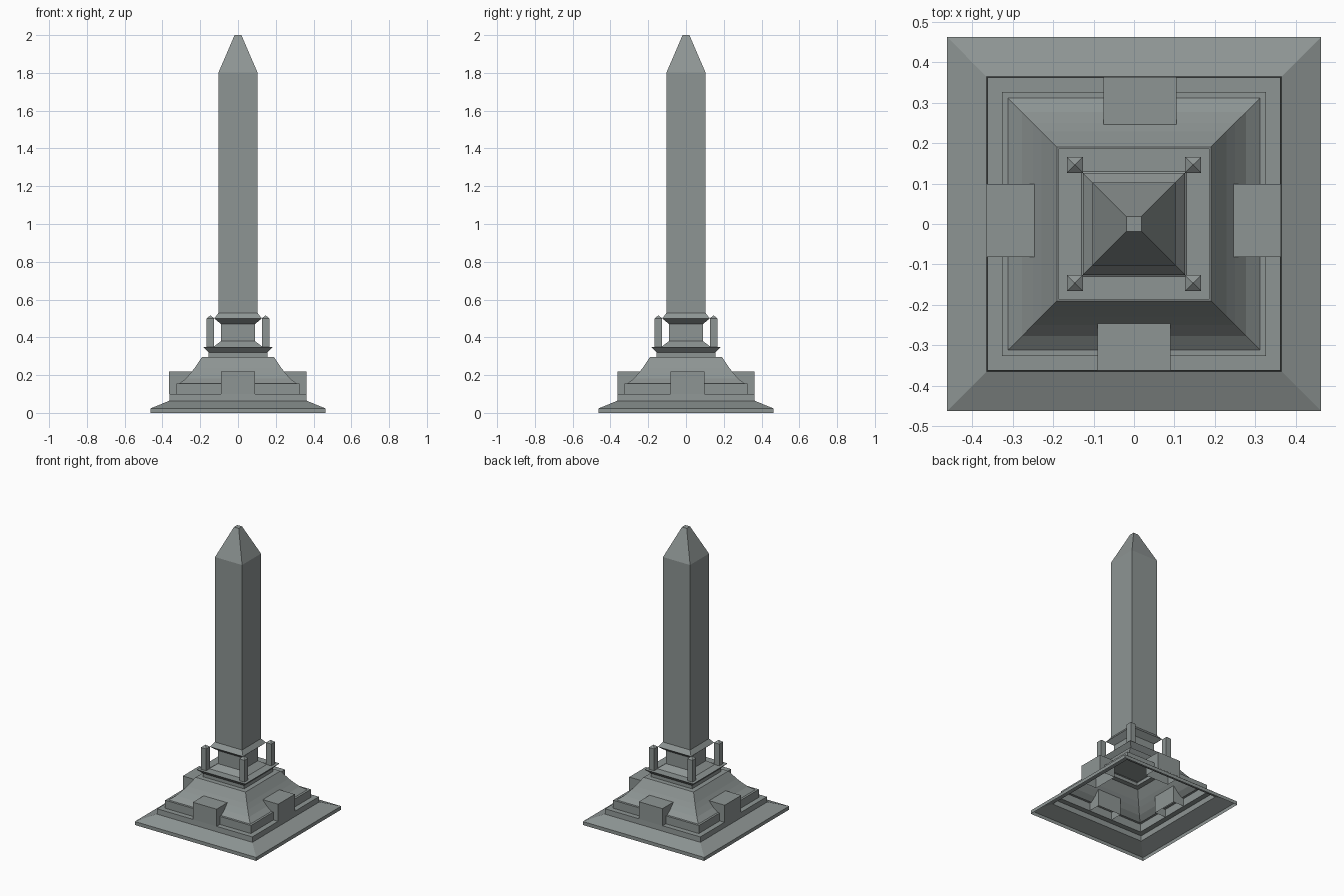
import bpy, bmesh

if "Cube" in bpy.data.objects:
    bpy.data.objects.remove(bpy.data.objects["Cube"])

stone = bpy.data.materials.new("grey stone")
stone.diffuse_color = (0.27, 0.30, 0.295, 1)
stone.use_nodes = True
stone.node_tree.nodes["Principled BSDF"].inputs["Base Color"].default_value = stone.diffuse_color


def loft(name, profile, loc=(0, 0), cap_top=True, half=None):
    """Stack rectangular rings (half width, height) into an open-bottomed shell."""
    bm = bmesh.new()
    rings = []
    for r, z in profile:
        rx, ry = (r, r) if half is None else half
        rings.append([bm.verts.new((loc[0] + sx * rx, loc[1] + sy * ry, z))
                      for sx, sy in ((-1, -1), (1, -1), (1, 1), (-1, 1))])
    for a, b in zip(rings, rings[1:]):
        for i in range(4):
            j = (i + 1) % 4
            bm.faces.new((a[i], a[j], b[j], b[i]))
    if cap_top:
        bm.faces.new(rings[-1])
    me = bpy.data.meshes.new(name)
    bm.to_mesh(me)
    bm.free()
    me.materials.append(stone)
    ob = bpy.data.objects.new(name, me)
    bpy.context.collection.objects.link(ob)
    return ob


# Stepped plinth with concave slope, neck and flared cornice
loft("stepped_base", [
    (0.462, 0.0), (0.462, 0.024), (0.364, 0.064), (0.362, 0.10),
    (0.326, 0.10), (0.326, 0.155), (0.311, 0.155), (0.277, 0.181),
    (0.25, 0.212), (0.228, 0.24), (0.19, 0.297), (0.156, 0.297),
    (0.156, 0.32), (0.186, 0.35)])

# Waisted pedestal, tall shaft and blunt pyramid tip
loft("obelisk", [
    (0.13, 0.35), (0.09, 0.38), (0.09, 0.47), (0.126, 0.50),
    (0.103, 0.53), (0.103, 1.803), (0.018, 2.0)])

# Corner posts with small pyramid caps
for i, (sx, sy) in enumerate(((-1, -1), (1, -1), (1, 1), (-1, 1))):
    loft(f"corner_post_{i + 1}",
         [(0.02, 0.35), (0.02, 0.50), (0.001, 0.516)],
         (sx * 0.146, sy * 0.146))

# Blocks set into the middle of each base side
for name, x, y, half in (("front_block", 0.0, -0.301, (0.09, 0.061)),
                         ("back_block", 0.015, 0.303, (0.09, 0.06)),
                         ("left_block", -0.303, 0.009, (0.061, 0.09)),
                         ("right_block", 0.303, 0.009, (0.06, 0.09))):
    loft(name, [(0, 0.10), (0, 0.218)], (x, y), half=half)
